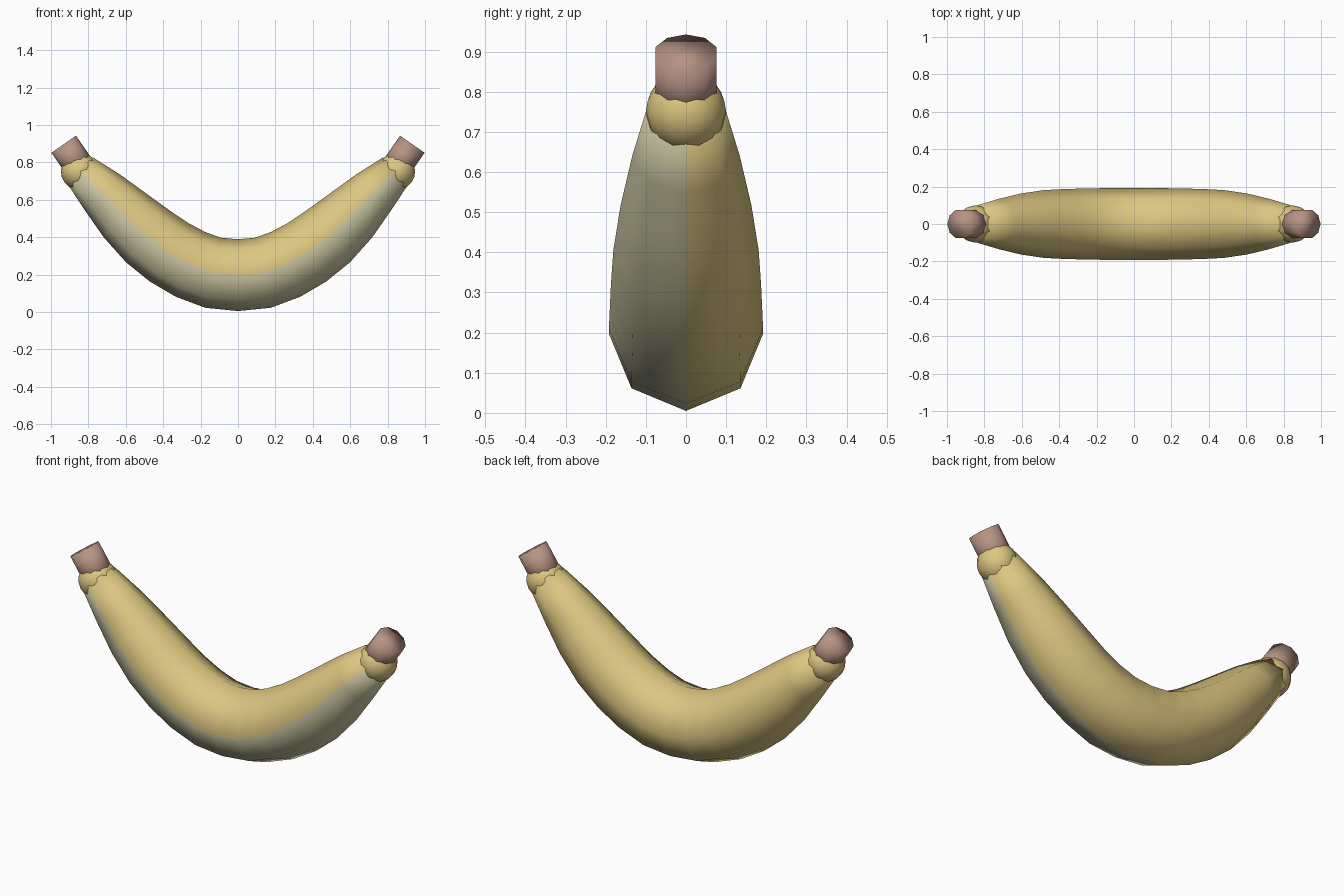
import bpy, bmesh, math
from mathutils import Vector, Matrix

if "Cube" in bpy.data.objects:
    bpy.data.objects.remove(bpy.data.objects["Cube"])


def material(name, rgb):
    m = bpy.data.materials.new(name)
    m.diffuse_color = (*rgb, 1)
    m.use_nodes = True
    m.node_tree.nodes["Principled BSDF"].inputs["Base Color"].default_value = m.diffuse_color
    return m


yellow = material("peel_yellow", (0.72, 0.57, 0.22))
pale = material("pale_peel", (0.61, 0.58, 0.37))
brown = material("stem_brown", (0.47, 0.29, 0.23))


def finish(bm, name, mats):
    bmesh.ops.recalc_face_normals(bm, faces=bm.faces)
    mesh = bpy.data.meshes.new(name)
    bm.to_mesh(mesh)
    bm.free()
    for m in mats:
        mesh.materials.append(m)
    for p in mesh.polygons:
        p.use_smooth = True
    obj = bpy.data.objects.new(name, mesh)
    bpy.context.collection.objects.link(obj)
    return obj


# Curved body: octagonal rings (x, z, radius) along half the centre line, mirrored
half = [(0.133, 0.21, 0.192), (0.255, 0.255, 0.19), (0.37, 0.32, 0.187),
        (0.483, 0.405, 0.181), (0.605, 0.517, 0.163),
        (0.725, 0.64, 0.134), (0.845, 0.757, 0.098)]
rings = [(-x, z, r) for x, z, r in reversed(half)] + [(0, 0.197, 0.192)] + half
SIDES = 8
bm = bmesh.new()
loops = []
for i, (x, z, r) in enumerate(rings):
    a, b = rings[max(i - 1, 0)], rings[min(i + 1, len(rings) - 1)]
    t = Vector((b[0] - a[0], 0, b[1] - a[1])).normalized()
    outward = Vector((t.z, 0, -t.x))      # towards the outside of the bend
    loop = []
    for k in range(SIDES):
        ang = 2 * math.pi * k / SIDES
        p = Vector((x, 0, z)) + r * (math.cos(ang) * outward
                                     - math.sin(ang) * Vector((0, 1, 0)))
        loop.append(bm.verts.new(p))
    loops.append(loop)
for p, q in zip(loops, loops[1:]):
    for k in range(SIDES):
        n = (k + 1) % SIDES
        f = bm.faces.new((p[k], p[n], q[n], q[k]))
        f.material_index = 1 if k < 2 else 0   # lower front quarter is pale
bm.faces.new(loops[0])
bm.faces.new(loops[-1])
finish(bm, "peel_body", [yellow, pale])

# Round collar and ten-sided stem at each end
for side, label in ((-1, "left"), (1, "right")):
    axis = Vector((0.57 * side, 0, 0.82)).normalized()
    across = Vector((-0.82 * side, 0, 0.57)).normalized()
    frame = Matrix((across, axis.cross(across), axis)).transposed().to_4x4()

    bm = bmesh.new()
    bmesh.ops.create_uvsphere(
        bm, u_segments=16, v_segments=10, radius=0.1,
        matrix=Matrix.Translation((0.847 * side, 0, 0.752)) @ frame)
    finish(bm, "collar_" + label, [yellow])

    length = 0.17
    centre = Vector((0.932 * side, 0, 0.897)) - axis * length / 2
    bm = bmesh.new()
    ends = []
    for h in (-length / 2, length / 2):
        ends.append([bm.verts.new(centre + axis * h + frame.to_3x3() @ Vector(
            (0.08 * math.cos(k * math.pi / 5), 0.08 * math.sin(k * math.pi / 5), 0)))
            for k in range(10)])
    for k in range(10):
        n = (k + 1) % 10
        bm.faces.new((ends[0][k], ends[0][n], ends[1][n], ends[1][k]))
    for e in ends:
        bm.faces.new(e)
    finish(bm, "stem_" + label, [brown])
